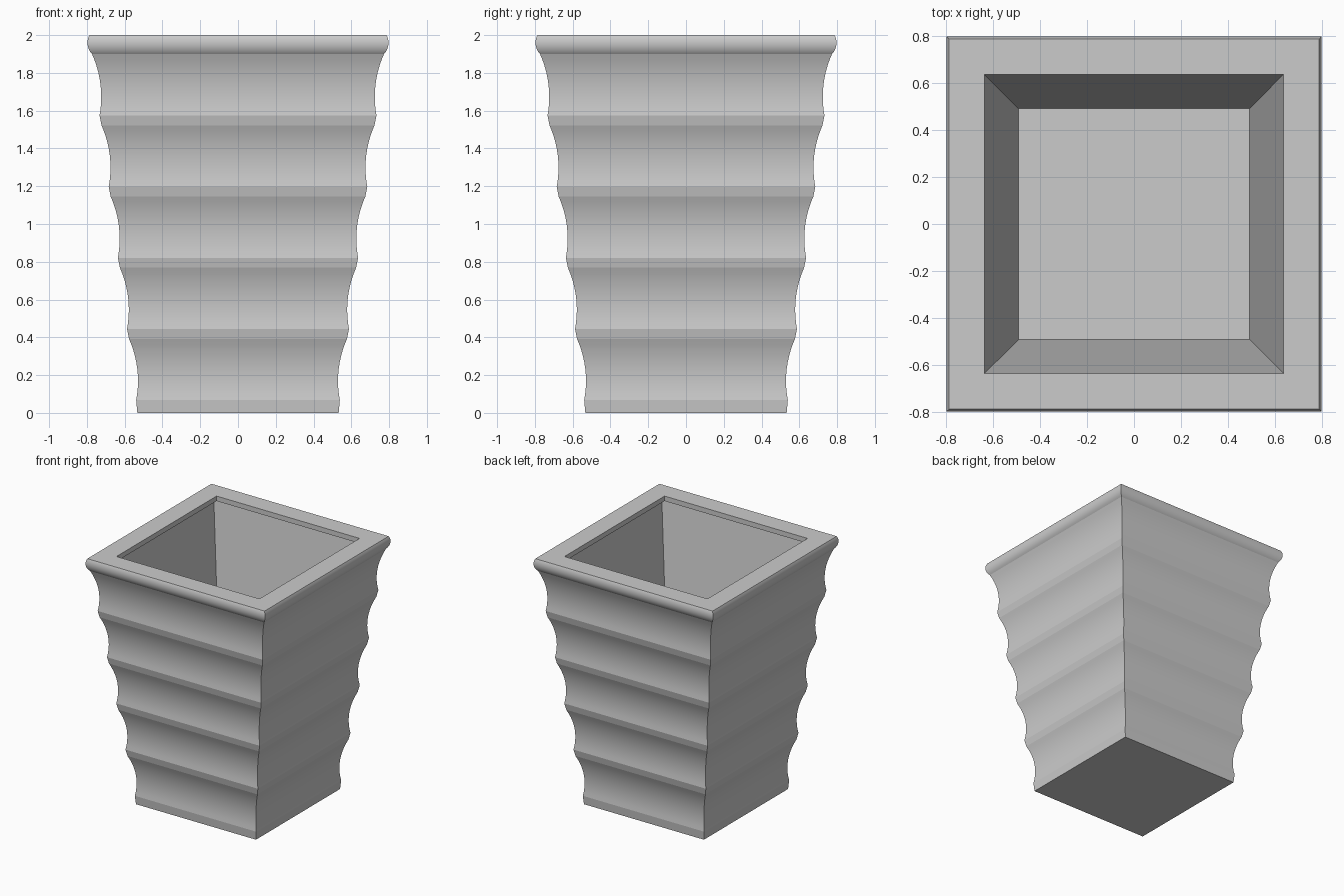
import bpy, bmesh, math

if "Cube" in bpy.data.objects:
    bpy.data.objects.remove(bpy.data.objects["Cube"])

grey = bpy.data.materials.new("plain grey")
grey.diffuse_color = (0.6, 0.6, 0.6, 1)
grey.use_nodes = True
grey.node_tree.nodes["Principled BSDF"].inputs["Base Color"].default_value = grey.diffuse_color


def arc(p, q, sag, n):
    """Circular arc from p to q; sag > 0 bulges outward, < 0 curves inward."""
    dx, dz = q[0] - p[0], q[1] - p[1]
    length = math.hypot(dx, dz)
    nx, nz = dz / length, -dx / length          # outward normal of the chord
    h = length / 2
    s = abs(sag)
    radius = (h * h + s * s) / (2 * s)
    half = math.asin(h / radius)
    pts = []
    for i in range(1, n + 1):
        a = -half + 2 * half * i / n
        t = 0.5 + radius * math.sin(a) / length
        off = math.copysign(radius * math.cos(a) - (radius - s), sag)
        pts.append((p[0] + dx * t + nx * off, p[1] + dz * t + nz * off))
    return pts


# outer profile (half width, height): flat bands joined by hollow curves
step_h, step_w = 0.3765, 0.0485
profile = [(0.533, 0.0), (0.539, 0.068)]
for i in range(5):
    lower = profile[-1]
    upper = (0.577 + step_w * i, 0.392 + step_h * i)
    if i == 4:
        upper = (0.773, 1.9)
    profile += arc(lower, upper, -0.025, 10)
    if i < 4:
        profile.append((0.539 + step_w * (i + 1), 0.068 + step_h * (i + 1)))

# rounded rim, overhanging inner lip, tapered inside wall
profile += arc(profile[-1], (0.787, 2.0), 0.016, 12)
profile += [(0.635, 2.0), (0.635, 1.96), (0.72, 1.96), (0.49, 0.11)]

# sweep the profile round a square
bm = bmesh.new()
rings = [[bm.verts.new((sx * r, sy * r, z))
          for sx, sy in ((-1, -1), (1, -1), (1, 1), (-1, 1))]
         for r, z in profile]
for a, b in zip(rings, rings[1:]):
    for k in range(4):
        m = (k + 1) % 4
        bm.faces.new((a[k], a[m], b[m], b[k]))
bm.faces.new(rings[0][::-1])    # underside
bm.faces.new(rings[-1])         # inside floor
bmesh.ops.recalc_face_normals(bm, faces=bm.faces)

mesh = bpy.data.meshes.new("square_planter")
bm.to_mesh(mesh)
bm.free()
mesh.materials.append(grey)
planter = bpy.data.objects.new("square_planter", mesh)
bpy.context.collection.objects.link(planter)
bpy.context.view_layer.objects.active = planter
planter.select_set(True)
bpy.ops.object.shade_smooth_by_angle(angle=math.radians(9))
